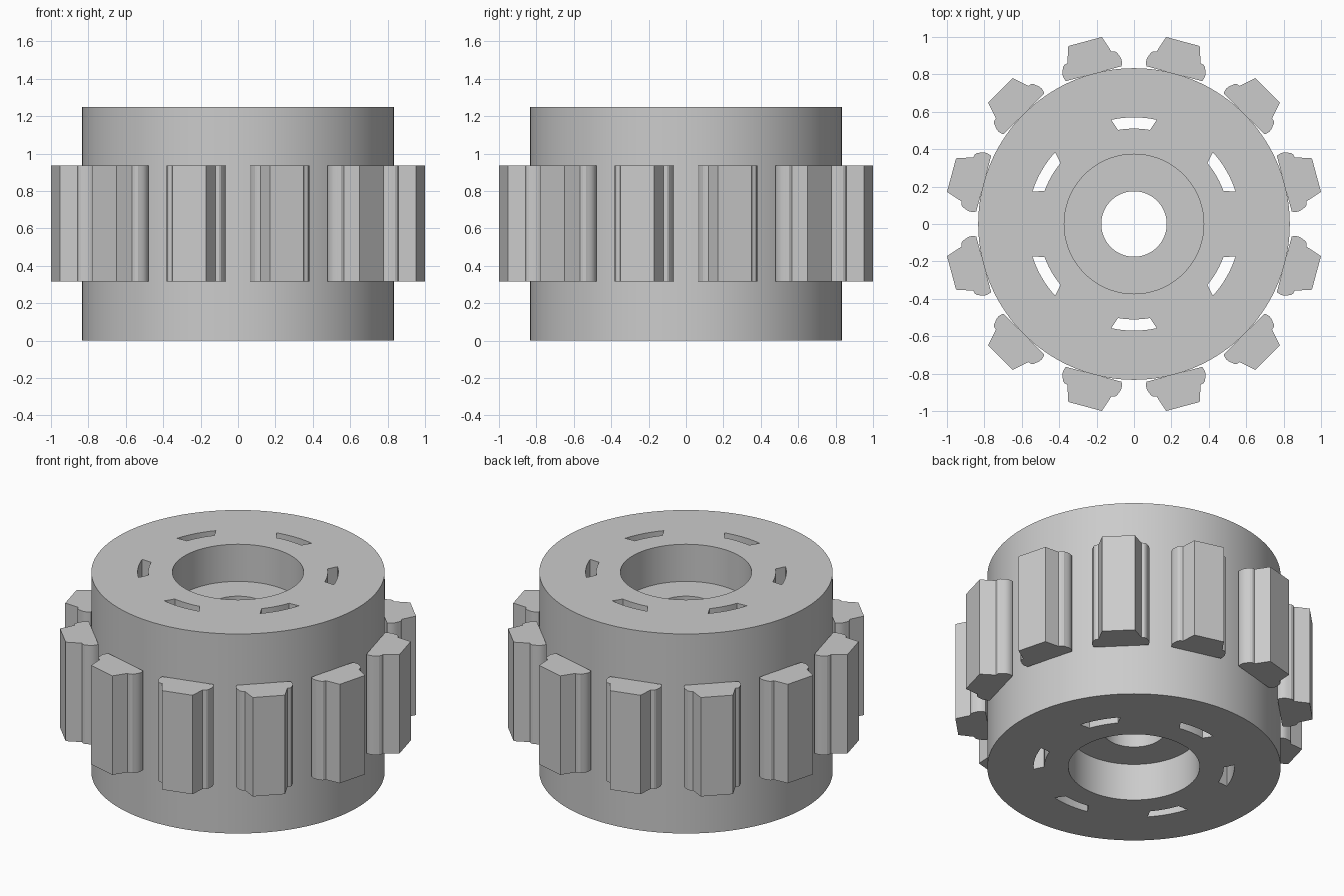
import bpy, bmesh, math
from mathutils import Matrix

cube = bpy.data.objects.get("Cube")
if cube:
    bpy.data.objects.remove(cube, do_unlink=True)

grey = bpy.data.materials.new("plain_grey")
grey.use_nodes = True
colour = (0.6, 0.6, 0.6, 1)
grey.diffuse_color = colour
grey.node_tree.nodes["Principled BSDF"].inputs["Base Color"].default_value = colour

HEIGHT, RADIUS, STEPS = 1.25, 0.833, 144
RECESS = 0.233


def finish(name, bm):
    bmesh.ops.recalc_face_normals(bm, faces=bm.faces)
    mesh = bpy.data.meshes.new(name)
    bm.to_mesh(mesh)
    bm.free()
    mesh.materials.append(grey)
    obj = bpy.data.objects.new(name, mesh)
    bpy.context.collection.objects.link(obj)
    return obj


def prism(name, outline, low, high, angle):
    bm = bmesh.new()
    face = bm.faces.new([bm.verts.new((x, y, low)) for x, y in outline])
    extruded = bmesh.ops.extrude_face_region(bm, geom=[face])
    top = [v for v in extruded["geom"] if isinstance(v, bmesh.types.BMVert)]
    bmesh.ops.translate(bm, verts=top, vec=(0, 0, high - low))
    bmesh.ops.rotate(bm, verts=bm.verts, matrix=Matrix.Rotation(angle, 3, "Z"))
    return finish(name, bm)


def smooth(obj):
    bpy.ops.object.select_all(action="DESELECT")
    obj.select_set(True)
    bpy.context.view_layer.objects.active = obj
    bpy.ops.object.shade_smooth_by_angle(angle=math.radians(25))


# Hub: lathed ring with a wide recess at both ends and a narrow bore
profile = [(0.175, RECESS), (0.373, RECESS), (0.373, 0), (RADIUS, 0),
           (RADIUS, HEIGHT), (0.373, HEIGHT), (0.373, HEIGHT - RECESS),
           (0.175, HEIGHT - RECESS)]
bm = bmesh.new()
rings = []
for i in range(STEPS):
    a = math.tau * i / STEPS
    rings.append([bm.verts.new((r * math.cos(a), r * math.sin(a), z)) for r, z in profile])
for i, ring in enumerate(rings):
    after = rings[(i + 1) % STEPS]
    for j in range(len(profile)):
        k = (j + 1) % len(profile)
        bm.faces.new((ring[j], after[j], after[k], ring[k]))
hub = finish("hub", bm)

# Six curved slots cut right through the hub
def arc(radius, half, count=9):
    angles = [math.radians(half) * (2 * i / (count - 1) - 1) for i in range(count)]
    return [(radius * math.cos(a), radius * math.sin(a)) for a in angles]

slot = arc(0.57, 12.3) + arc(0.51, 9.7)[::-1]
for i in range(6):
    cutter = prism("slot_cutter", slot, -0.1, HEIGHT + 0.1, math.radians(30 + 60 * i))
    cutter.hide_render = True
    cut = hub.modifiers.new("slot", "BOOLEAN")
    cut.operation, cut.solver, cut.object = "DIFFERENCE", "EXACT", cutter
    bpy.ops.object.select_all(action="DESELECT")
    bpy.context.view_layer.objects.active = hub
    hub.select_set(True)
    bpy.ops.object.modifier_apply(modifier=cut.name)
    bpy.data.objects.remove(cutter, do_unlink=True)
smooth(hub)

# Twelve teeth: flat tip, flared flanks and a rounded shoulder each side
half = [(1.01, 0.093), (0.922, 0.122), (0.918, 0.140), (0.908, 0.150),
        (0.894, 0.155), (0.880, 0.161), (0.862, 0.163), (0.846, 0.160),
        (0.832, 0.154)]
tooth = half + [(x, -y) for x, y in reversed(half)]
for i in range(12):
    smooth(prism(f"tooth_{i + 1}", tooth, 0.315, 0.935, math.radians(15 + 30 * i)))
